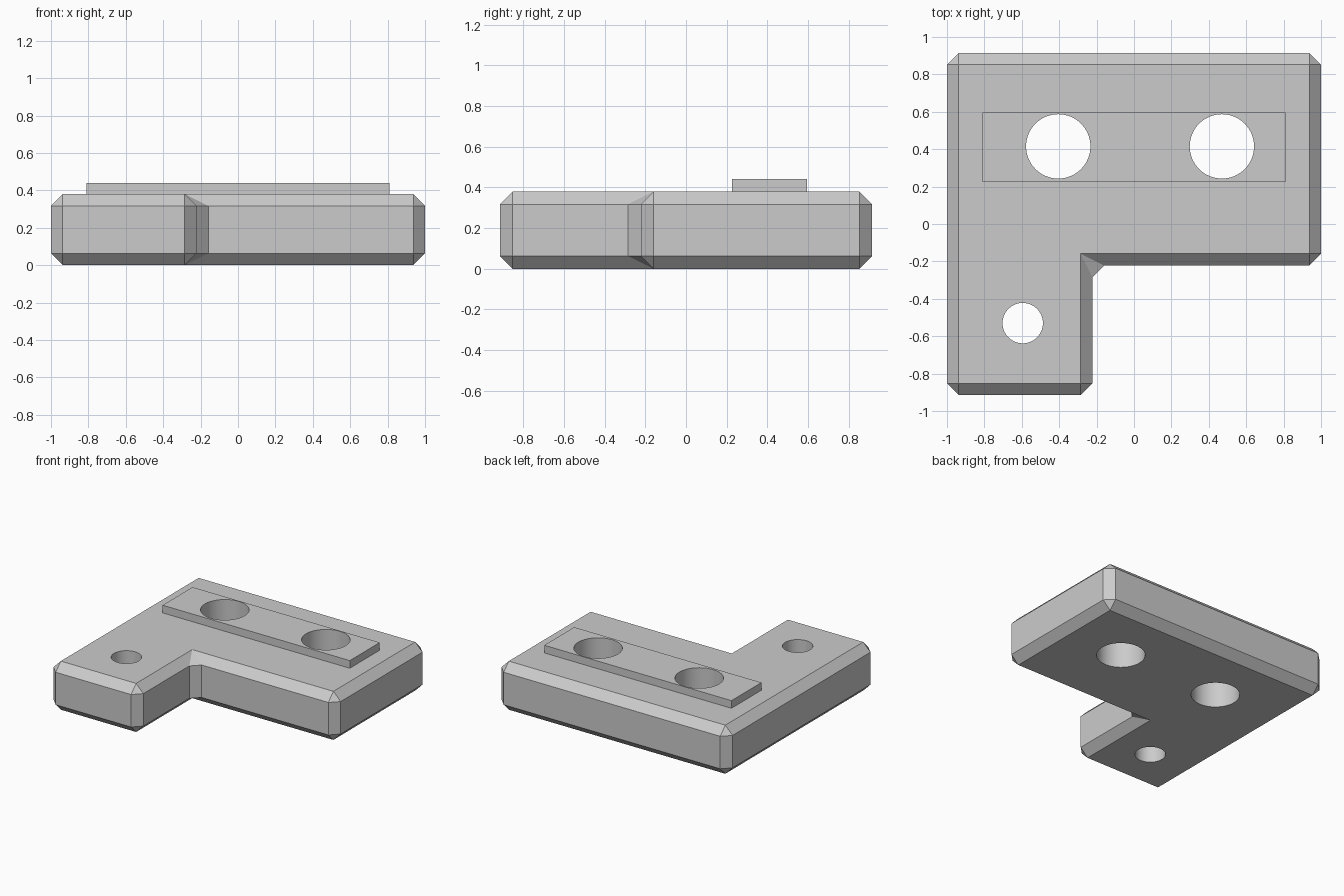
import bpy, bmesh
from mathutils import Vector

cube = bpy.data.objects.get("Cube")
if cube:
    bpy.data.objects.remove(cube, do_unlink=True)

grey = bpy.data.materials.new("plain grey")
grey.use_nodes = True
colour = (0.6, 0.6, 0.6, 1)
grey.diffuse_color = colour
grey.node_tree.nodes["Principled BSDF"].inputs["Base Color"].default_value = colour

HEIGHT, CHAMFER = 0.38, 0.063


def add_object(name, bm):
    bmesh.ops.recalc_face_normals(bm, faces=bm.faces[:])
    mesh = bpy.data.meshes.new(name)
    bm.to_mesh(mesh)
    bm.free()
    mesh.materials.append(grey)
    obj = bpy.data.objects.new(name, mesh)
    bpy.context.collection.objects.link(obj)
    return obj


def chamfered_plate(name, outline):
    """Extrude a counter-clockwise outline with every edge chamfered."""
    bm = bmesh.new()
    corners = []
    for i, point in enumerate(outline):
        p = Vector(point)
        before = (Vector(outline[i - 1]) - p).normalized()
        after = (Vector(outline[(i + 1) % len(outline)]) - p).normalized()
        turn = 1 if after.cross(before) > 0 else -1
        inner = p + (before + after) * CHAMFER * turn
        first, last = p + before * CHAMFER, p + after * CHAMFER
        levels = ((inner, 0), (first, CHAMFER), (last, CHAMFER),
                  (first, HEIGHT - CHAMFER), (last, HEIGHT - CHAMFER), (inner, HEIGHT))
        corners.append([bm.verts.new((*q, z)) for q, z in levels])
    for i, (base, b1, b2, t1, t2, top) in enumerate(corners):
        nbase, n1, _, nt1, _, ntop = corners[(i + 1) % len(corners)]
        for face in ((base, b2, b1), (b1, b2, t2, t1), (t1, t2, top),
                     (base, nbase, n1, b2), (b2, n1, nt1, t2), (t2, nt1, ntop, top)):
            bm.faces.new(face)
    bm.faces.new([c[0] for c in reversed(corners)])
    bm.faces.new([c[5] for c in corners])
    return add_object(name, bm)


def box(name, x0, x1, y0, y1, z0, z1):
    bm = bmesh.new()
    bmesh.ops.create_cube(bm, size=1)
    for v in bm.verts:
        v.co = ((x0 + x1) / 2 + v.co.x * (x1 - x0),
                (y0 + y1) / 2 + v.co.y * (y1 - y0),
                (z0 + z1) / 2 + v.co.z * (z1 - z0))
    return add_object(name, bm)


# L-shaped plate and the raised pad on top
plate = chamfered_plate("bracket_plate", [
    (-1, -0.915), (-0.222, -0.915), (-0.222, -0.222),
    (1, -0.222), (1, 0.915), (-1, 0.915)])
pad = box("raised_pad", -0.81, 0.81, 0.225, 0.595, HEIGHT, 0.44)

# Round through holes
bm = bmesh.new()
for x, y, radius in ((-0.405, 0.415, 0.172), (0.47, 0.415, 0.172), (-0.595, -0.53, 0.108)):
    made = bmesh.ops.create_cone(bm, cap_ends=True, segments=64,
                                 radius1=radius, radius2=radius, depth=2)
    bmesh.ops.translate(bm, verts=made["verts"], vec=(x, y, 0))
cutter = add_object("hole_cutter", bm)
cutter.hide_render = True

for obj in (plate, pad):
    cut = obj.modifiers.new("holes", 'BOOLEAN')
    cut.operation = 'DIFFERENCE'
    cut.solver = 'EXACT'
    cut.object = cutter
    bpy.ops.object.select_all(action='DESELECT')
    obj.select_set(True)
    bpy.context.view_layer.objects.active = obj
    bpy.ops.object.modifier_apply(modifier=cut.name)
    bpy.ops.object.shade_smooth_by_angle(angle=0.5)
bpy.data.objects.remove(cutter, do_unlink=True)
